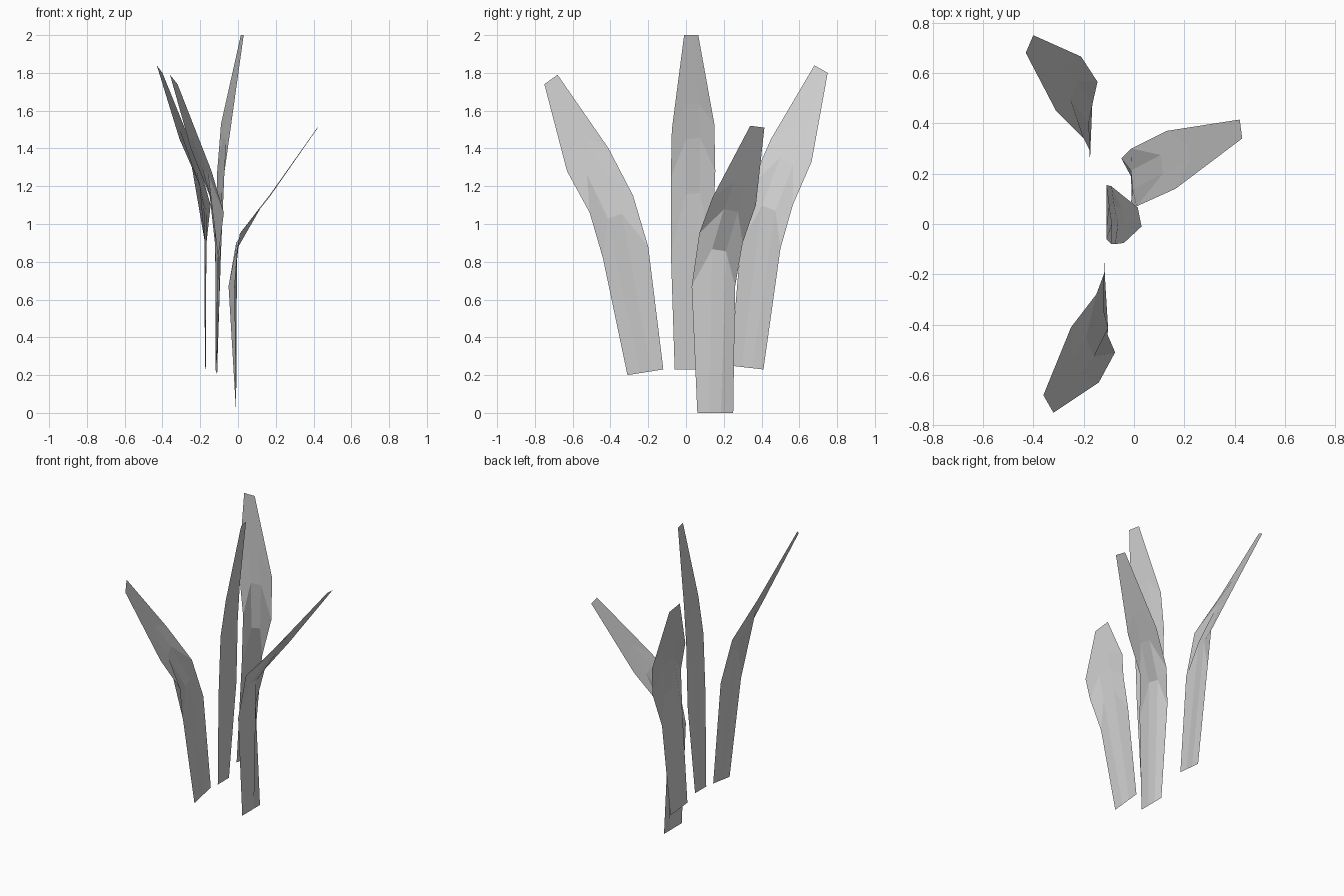
import bpy
from mathutils import Vector

# each leaf: rows of (low-y edge point, high-y edge point), from base to tip
LEAVES = {
    "tall_leaf": [
        ((-.11, -.06, .23), (-.11, .06, .23)),
        ((-.09, -.08, .85), (-.11, .14, .85)),
        ((-.075, -.08, 1.25), (-.11, .155, 1.28)),
        ((-.04, -.075, 1.5), (-.09, .15, 1.53)),
        ((.03, -.01, 2.0), (.015, .065, 2.0))],
    "front_leaf": [
        ((-.11, -.31, .20), (-.12, -.12, .23)),
        ((-.105, -.44, .82), (-.12, -.20, .88)),
        ((-.075, -.51, 1.06), (-.15, -.28, 1.15)),
        ((-.14, -.63, 1.28), (-.25, -.41, 1.40)),
        ((-.32, -.75, 1.74), (-.36, -.68, 1.79))],
    "back_leaf": [
        ((-.175, .235, .25), (-.17, .41, .23)),
        ((-.175, .29, .90), (-.17, .50, .87)),
        ((-.20, .34, 1.20), (-.145, .565, 1.10)),
        ((-.31, .45, 1.45), (-.21, .665, 1.33)),
        ((-.43, .68, 1.84), (-.40, .75, 1.80))],
    "short_leaf": [
        ((-.01, .06, 0), (-.01, .25, 0)),
        ((-.02, .03, .67), (-.05, .26, .67)),
        ((.01, .07, .95), (-.01, .30, .90)),
        ((.165, .14, 1.14), (.13, .37, 1.10)),
        ((.43, .34, 1.52), (.42, .415, 1.51))],
}
# how far the middle strip runs ahead of the edges in each row
ADVANCE = (0, .75, .75, .25, 0)


def make_leaf(name, rows):
    verts, faces = [], []
    for i, (a, b) in enumerate(rows):
        a, b = Vector(a), Vector(b)
        na, nb = (Vector(p) for p in rows[min(i + 1, len(rows) - 1)])
        ma, mb = a.lerp(na, ADVANCE[i]), b.lerp(nb, ADVANCE[i])
        verts += [a, ma.lerp(mb, .34), ma.lerp(mb, .66), b]
    for i in range(len(rows) - 1):
        for j in range(3):
            k = 4 * i + j
            faces.append((k, k + 1, k + 5, k + 4))
    mesh = bpy.data.meshes.new(name)
    mesh.from_pydata(verts, [], faces)
    mesh.update()
    bpy.context.collection.objects.link(bpy.data.objects.new(name, mesh))


for leaf_name, leaf_rows in LEAVES.items():
    make_leaf(leaf_name, leaf_rows)
